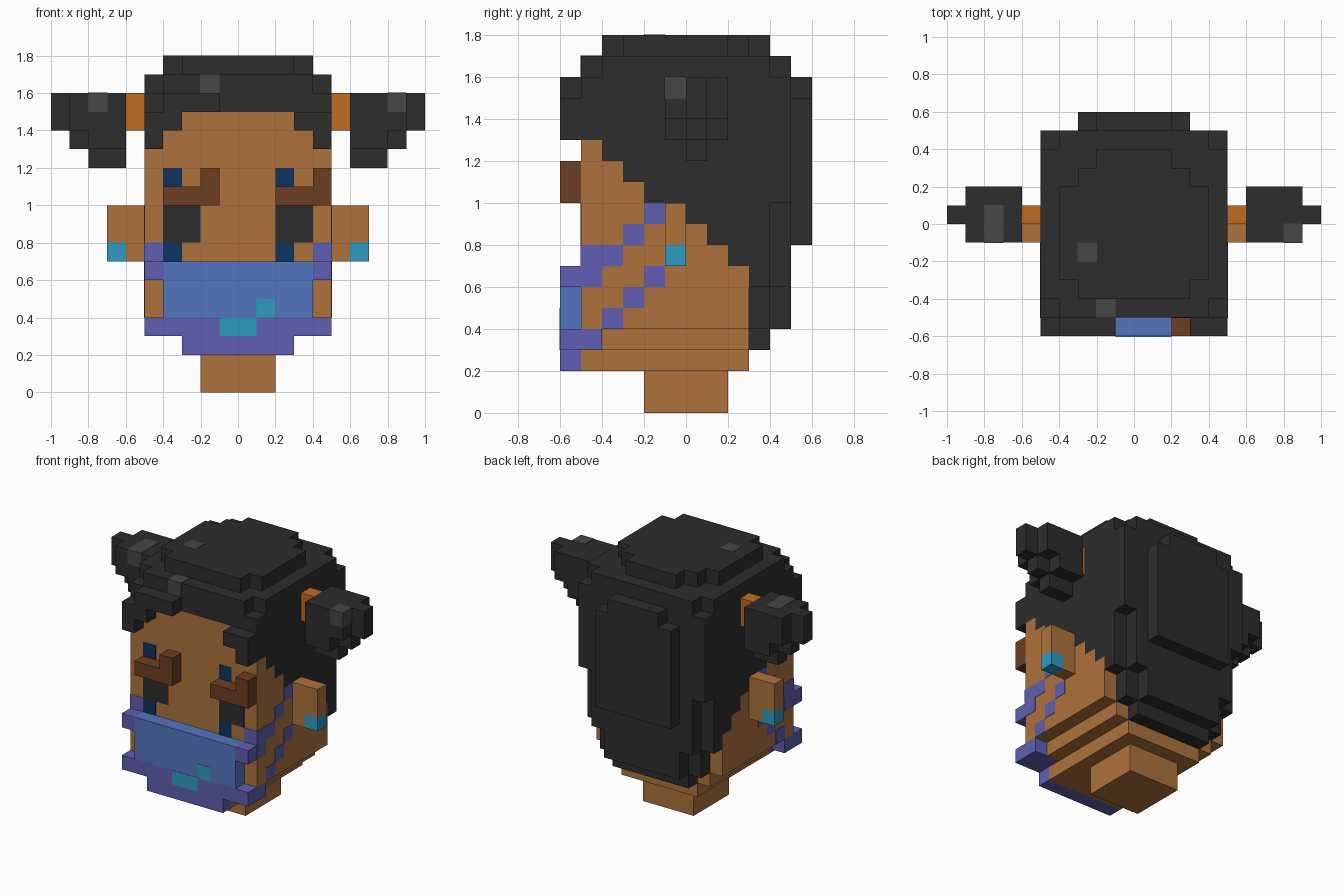
import bpy, bmesh
from mathutils import Matrix, Vector

cube = bpy.data.objects.get("Cube")
if cube:
    bpy.data.objects.remove(cube)

# Flat colours (linear)
COLOURS = {
    "skin": (0.42, 0.17, 0.045), "hair_black": (0.026, 0.026, 0.026),
    "hair_shine": (0.063, 0.063, 0.063), "tie_orange": (0.53, 0.15, 0.014),
    "brow_brown": (0.156, 0.048, 0.015), "mask_blue": (0.087, 0.18, 0.53),
    "trim_purple": (0.115, 0.112, 0.445), "teal": (0.026, 0.33, 0.53),
    "eye_navy": (0.0044, 0.032, 0.119),
}
MATS = {}
for name, rgb in COLOURS.items():
    m = bpy.data.materials.new(name)
    m.use_nodes = True
    m.diffuse_color = (*rgb, 1)
    bsdf = next(n for n in m.node_tree.nodes if n.type == "BSDF_PRINCIPLED")
    bsdf.inputs["Base Color"].default_value = (*rgb, 1)
    bsdf.inputs["Roughness"].default_value = 0.8
    MATS[name] = m

U = 0.1  # block size


def part(name, mat, boxes, grow=0.0, mirror=False):
    """Join boxes (x0, x1, y0, y1, z0, z1 in block units) into one object."""
    bm = bmesh.new()
    for b in boxes:
        versions = [b]
        if mirror:
            versions.append((-b[1], -b[0]) + tuple(b[2:]))
        for x0, x1, y0, y1, z0, z1 in versions:
            size = Vector((x1 - x0, y1 - y0, z1 - z0)) * U + Vector((grow,) * 3) * 2
            mid = Vector((x0 + x1, y0 + y1, z0 + z1)) * U / 2
            bmesh.ops.create_cube(bm, size=1, matrix=Matrix.Translation(mid) @ Matrix.Diagonal((*size, 1)))
    me = bpy.data.meshes.new(name)
    bm.to_mesh(me)
    bm.free()
    me.materials.append(MATS[mat])
    ob = bpy.data.objects.new(name, me)
    bpy.context.collection.objects.link(ob)
    return ob


def wide(half, y0, y1, z0, z1):
    """Box centred on x."""
    return (-half, half, y0, y1, z0, z1)


# Head: rows from front to back, each with a lower hairline
hairline = [(-4, 12), (-3, 11), (-2, 10), (-1, 10), (0, 9), (1, 8), (2, 7)]
skin = [wide(5, y, y + 1, 4, h) for y, h in hairline]
hair = [wide(5, y, y + 1, h, 16) for y, h in hairline]

# Face slice with an arched hairline
skin += [wide(5, -5, -4, 4, 13), wide(4, -5, -4, 13, 14), wide(3, -5, -4, 14, 15)]
hair += [wide(5, -5, -4, 15, 16)]
for s in (-1, 1):
    for a, z in ((4, 13), (3, 14)):
        x0, x1 = sorted((s * a, s * 5))
        hair.append((x0, x1, -5, -4, z, z + 1))
part("head", "skin", skin)

# Jaw steps and neck
part("jaw", "skin", [wide(4, -4, 3, 3, 4), wide(3, -5, 3, 2, 3)])
part("neck", "skin", [wide(2, -2, 2, 0, 2)])

# Hair crown: stepped layers
hair += [wide(5, -4, 4, 16, 17), wide(4, -5, 5, 16, 17),
         wide(4, -3, 2, 17, 18), wide(3, -4, 3, 17, 18), wide(2, 3, 4, 17, 18)]
# Back of the hair, narrowing downwards
hair += [wide(5, 3, 4, 6, 16), wide(4, 3, 4, 4, 6), wide(3, 3, 4, 3, 4),
         wide(5, 4, 5, 10, 16), wide(4, 4, 5, 6, 10), wide(3, 4, 5, 4, 6),
         wide(3, 5, 6, 8, 15), wide(2, 5, 6, 15, 16)]
part("hair", "hair_black", hair)

# Raised fringe locks
part("fringe_right", "hair_black",
     [(-4, -1, -6, -5, 15, 16), (-5, -3, -6, -5, 14, 15), (-5, -4, -6, -5, 13, 14)])
part("fringe_left", "hair_black", [(3, 5, -6, -5, 14, 15), (4, 5, -6, -5, 13, 14)])

# Pigtails with ties
part("hair_ties", "tie_orange", [(5, 6, 0, 1, 14, 16)], mirror=True)
part("pigtails", "hair_black",
     [(6, 10, 0, 1, 14, 16), (6, 9, 0, 1, 13, 14), (6, 8, 0, 1, 12, 13),
      (6, 9, -1, 2, 14, 16), (6, 8, -1, 2, 13, 14)], mirror=True)

# Shine spots on the hair
part("hair_shine_spots", "hair_shine",
     [(-2, -1, -5, -4, 16, 17), (-3, -2, -2, -1, 17, 18),
      (8, 9, -1, 0, 15, 16), (-8, -7, -1, 1, 15, 16)], grow=0.002)

# Ears with earrings
part("ears", "skin", [(5, 7, -1, 0, 8, 10), (5, 6, -1, 0, 7, 8)], mirror=True)
part("earrings", "teal", [(6, 7, -1, 0, 7, 8)], mirror=True)

# Raised eyebrows
part("eyebrows", "brow_brown",
     [b for x in (-4, 2) for b in ((x, x + 3, -6, -5, 10, 11), (x + 2, x + 3, -6, -5, 11, 12))])

# Eyes: thin plates on the face
T = 0.03
part("eye_pupils", "hair_black", [(2, 4, -5 - T, -5, 8, 10)], mirror=True)
part("eye_accents", "eye_navy",
     [(x, x + 1, -5 - T, -5, z, z + 1) for x in (-4, 2) for z in (7, 11)])

# Face mask with trim
part("mask", "mask_blue", [wide(4, -6, -5, 4, 7)])
part("mask_trim", "trim_purple",
     [wide(5, -6, -4, 3, 4), wide(3, -6, -5, 2, 3)])
part("mask_tabs", "trim_purple", [(4, 5, -6, -5, 6, 7)], mirror=True)
part("mask_marks", "teal", [(-1, 1, -6 - T, -6, 3, 4), (1, 2, -6 - T, -6, 4, 5)])

# Straps: plates stepping up the cheeks
upper = [(-5, -4, 6), (-5, -3, 7), (-3, -2, 8), (-2, -1, 9)]
lower = [(-4, -3, 4), (-3, -2, 5), (-2, -1, 6)]
part("mask_straps", "trim_purple",
     [(5, 5 + T, a, b, z, z + 1) for a, b, z in upper + lower]
     + [(4, 5 + T, -5 - T, -5, 7, 8)], mirror=True)
